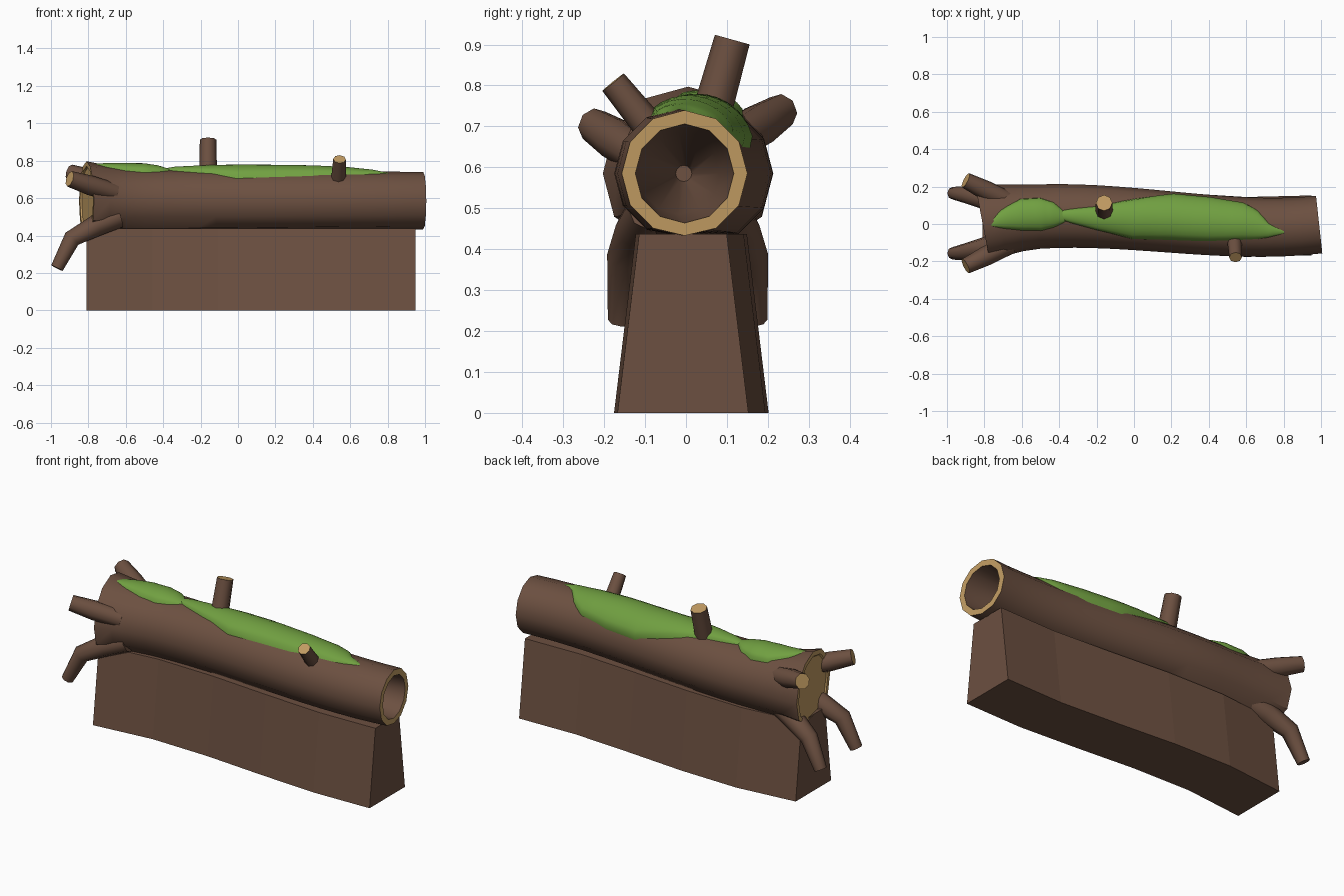
import bpy, bmesh, math
from mathutils import Vector

if "Cube" in bpy.data.objects:
    bpy.data.objects.remove(bpy.data.objects["Cube"])


def material(name, rgb):
    m = bpy.data.materials.new(name)
    m.diffuse_color = (*rgb, 1)
    m.use_nodes = True
    m.node_tree.nodes["Principled BSDF"].inputs["Base Color"].default_value = m.diffuse_color
    return m


BARK = material("bark brown", (0.150, 0.080, 0.052))
WOOD = material("cut wood tan", (0.533, 0.328, 0.122))
MOSS = material("moss green", (0.165, 0.352, 0.053))
CZ, BOTTOM = 0.585, 0.433


def mid_y(x):
    """Sideways sway of the log's centre line."""
    a, b, c = x + 0.81, x + 0.35, x - 0.3
    return 0.005 + 0.0826 * a - 0.1313 * a * b + 0.0959 * a * b * c


def radius(x):
    """Slight taper to the right, root flare on the left."""
    r = 0.171 - 0.0115 * (x + 0.45)
    if x < -0.45:
        r = 0.171 + 0.041 * ((-0.45 - x) / 0.36) ** 2
    return r


def ring(x, r, angles, clamp=True):
    """Points around the centre line; angle 0 is up, positive toward +y."""
    slope = (mid_y(x + 0.01) - mid_y(x - 0.01)) / 0.02
    n = math.sqrt(1 + slope * slope)
    pts = []
    for i, a in enumerate(angles):
        rr = r[i] if isinstance(r, list) else r
        s = rr * math.sin(a)
        z = CZ + rr * math.cos(a)
        pts.append((x - s * slope / n, mid_y(x) + s / n, max(z, BOTTOM) if clamp else z))
    return pts


def loft(name, rings, mats, angle=40, wood_bands=(), cap_mats=(0, 0), caps=(True, True)):
    """Skin a row of closed rings, with optional end caps."""
    bm = bmesh.new()
    rows = [[bm.verts.new(p) for p in r] for r in rings]
    n = len(rows[0])
    for j in range(len(rows) - 1):
        for i in range(n):
            k = (i + 1) % n
            f = bm.faces.new((rows[j][i], rows[j][k], rows[j + 1][k], rows[j + 1][i]))
            f.material_index = 1 if j in wood_bands else 0
    for use, row, mi in zip(caps, (rows[0], rows[-1]), cap_mats):
        if use:
            bm.faces.new(row).material_index = mi
    bmesh.ops.recalc_face_normals(bm, faces=bm.faces)
    me = bpy.data.meshes.new(name)
    bm.to_mesh(me)
    bm.free()
    for m in mats:
        me.materials.append(m)
    ob = bpy.data.objects.new(name, me)
    bpy.context.collection.objects.link(ob)
    if angle:
        bpy.ops.object.select_all(action='DESELECT')
        ob.select_set(True)
        bpy.context.view_layer.objects.active = ob
        bpy.ops.object.shade_smooth_by_angle(angle=math.radians(angle))
    return ob


# Log: cut face, rim, bark, tan rim at the right, tapering hollow
A12 = [math.tau * i / 12 for i in range(12)]
X0, X1 = -0.81, 0.99
xs = [X0 + (X1 - X0) * i / 18 for i in range(19)]
rings = [ring(X0 + 0.008, 0.178, A12), ring(X0, 0.185, A12)]
rings += [ring(x, radius(x), A12) for x in xs]
rings += [ring(X1, 0.121, A12, False), ring(0.75, 0.10, A12, False), ring(0.4, 0.02, A12, False)]
loft("hollow_log", rings, [BARK, WOOD], 40, wood_bands=(0, 1, 20), cap_mats=(1, 0))

# Support block following the sway of the log
rings = []
for i in range(6):
    x = -0.81 + 1.76 * i / 5
    y = mid_y(x)
    rings.append([(x, y - 0.16, 0), (x, y + 0.16, 0), (x, y + 0.107, 0.437), (x, y - 0.107, 0.437)])
loft("support_block", rings, [BARK], 0)


# Branch stubs and roots: tapered tubes along a path
def tube(name, path, radii, wood_tip, sides=8):
    path = [Vector(p) for p in path]
    rings = []
    for i, p in enumerate(path):
        d = (path[min(i + 1, len(path) - 1)] - path[max(i - 1, 0)]).normalized()
        u = d.cross(Vector((0, 1, 0) if abs(d.y) < 0.8 else (1, 0, 0))).normalized()
        v = d.cross(u)
        rings.append([p + radii[i] * (u * math.cos(math.tau * k / sides) + v * math.sin(math.tau * k / sides))
                      for k in range(sides)])
    loft(name, rings, [BARK, WOOD], 50, cap_mats=(0, 1 if wood_tip else 0))


tube("top_branch_stub", [(-0.16, 0.037, 0.64), (-0.16, 0.113, 0.912)], [0.05, 0.044], True)
tube("side_branch_stub", [(0.535, -0.06, 0.662), (0.543, -0.178, 0.808)], [0.041, 0.034], True)
for side, label, dy, dz in ((-1, "front", 0, 0), (1, "back", 0.008, 0.035)):
    tube(label + "_upper_root",
         [(-0.66, side * 0.11 + dy, 0.63 + dz), (-0.79, side * 0.17 + dy, 0.668 + dz),
          (-0.90, side * 0.225 + dy, 0.703 + dz)], [0.05, 0.053, 0.043], True)
    tube(label + "_lower_root",
         [(-0.64, side * 0.085 + dy, 0.50), (-0.76, side * 0.115 + dy, 0.452),
          (-0.888, side * 0.146 + dy, 0.383), (-0.968, side * 0.157 + dy, 0.226)],
         [0.06, 0.058, 0.047, 0.034], False)


# Moss: rows of (x, low angle, high angle, height) bulging over the bark
def moss(name, rows):
    rings = []
    for (xa, la, ha, ta), (xb, lb, hb, tb) in zip(rows, rows[1:] + rows[-1:]):
        for s in (0, 1 / 3, 2 / 3):
            x, lo, hi, t = (p + (q - p) * s for p, q in ((xa, xb), (la, lb), (ha, hb), (ta, tb)))
            us = [-1 + 2 * i / 12 for i in range(13)]
            angles = [math.radians(lo + (hi - lo) * (u + 1) / 2) for u in us]
            rs = [radius(x) - 0.006 + (t + 0.006) * math.sqrt(max(0, 1 - u * u)) for u in us]
            rings.append(ring(x, rs + [radius(x) - 0.03], angles + [math.radians((lo + hi) / 2)]))
            if xa == xb:
                break
    loft(name, rings, [MOSS], 50)


moss("small_moss_patch", [
    (-0.77, -7, -1, -0.004), (-0.70, -15, 17, 0.012), (-0.60, -24, 36, 0.026),
    (-0.50, -28, 37, 0.030), (-0.43, -22, 27, 0.020), (-0.35, -8, 0, -0.004)])
moss("large_moss_patch", [
    (-0.42, -3, 8, -0.002), (-0.34, -13, 13, 0.013), (-0.20, -26, 20, 0.022),
    (0.0, -42, 43, 0.029), (0.20, -38, 68, 0.031), (0.40, -35, 67, 0.031),
    (0.58, -28, 57, 0.024), (0.66, -25, 36, 0.015), (0.72, -21, 8, 0.010), (0.80, -13, -7, -0.004)])
